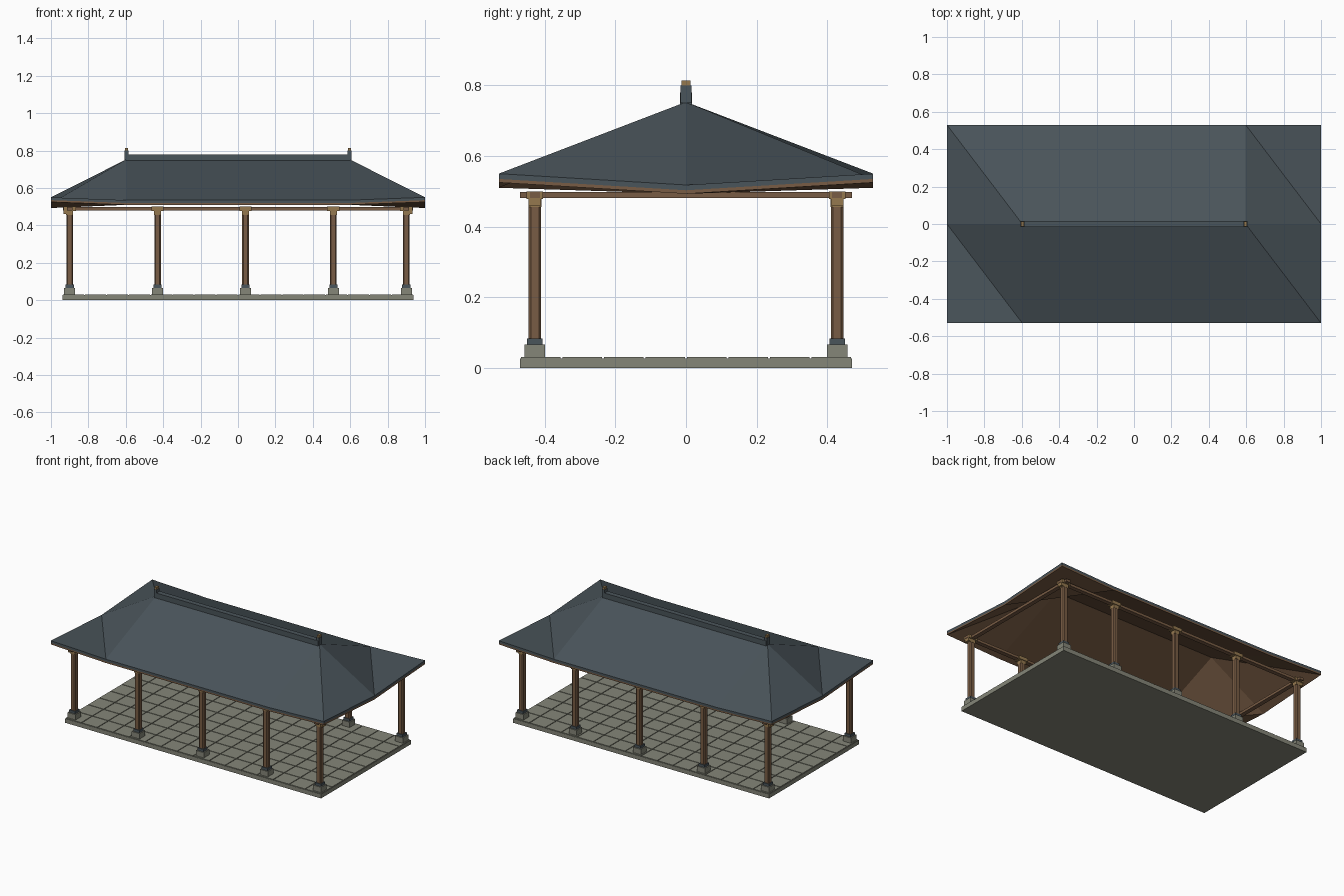
import bpy, bmesh

if "Cube" in bpy.data.objects:
    bpy.data.objects.remove(bpy.data.objects["Cube"])

def material(name, rgb):
    m = bpy.data.materials.new(name)
    m.diffuse_color = (*rgb, 1)
    m.use_nodes = True
    m.node_tree.nodes["Principled BSDF"].inputs["Base Color"].default_value = m.diffuse_color
    return m

SLATE = material("slate", (0.068, 0.089, 0.103))
STONE = material("stone", (0.235, 0.24, 0.19))
WOOD = material("brown wood", (0.19, 0.107, 0.058))
TAN = material("tan wood", (0.30, 0.19, 0.078))


def finish(name, bm, mat):
    bmesh.ops.recalc_face_normals(bm, faces=bm.faces)
    me = bpy.data.meshes.new(name)
    bm.to_mesh(me)
    bm.free()
    me.materials.append(mat)
    ob = bpy.data.objects.new(name, me)
    bpy.context.collection.objects.link(ob)
    return ob


def add_box(bm, x, y, z0, z1, sx, sy):
    verts = bmesh.ops.create_cube(bm, size=1)["verts"]
    for v in verts:
        v.co = (x + v.co.x * sx, y + v.co.y * sy, (z0 + z1) / 2 + v.co.z * (z1 - z0))
    return verts


def box(name, mat, *dims):
    bm = bmesh.new()
    add_box(bm, *dims)
    return finish(name, bm, mat)


# Paved platform: slab with a grid of thin tiles
box("platform_slab", STONE, 0, 0, 0, 0.027, 1.875, 0.94)
bm = bmesh.new()
NX, NY = 16, 8
PX, PY = 1.875 / NX, 0.94 / NY
for i in range(NX):
    for j in range(NY):
        add_box(bm, (i + 0.5) * PX - 0.9375, (j + 0.5) * PY - 0.47,
                0.027, 0.031, PX - 0.005, PY - 0.005)
finish("floor_tiles", bm, STONE)

# Columns with stone plinths, slate collars and tan capitals
COL_Y = 0.428
for i, x in enumerate((-0.9, -0.43, 0.04, 0.51, 0.9)):
    for side, y in (("front", -COL_Y), ("back", COL_Y)):
        tag = f"{side}_{i + 1}"
        box("plinth_" + tag, STONE, x, y, 0.03, 0.066, 0.058, 0.058)
        box("collar_" + tag, SLATE, x, y, 0.066, 0.083, 0.044, 0.044)
        bm = bmesh.new()
        add_box(bm, x, y, 0.083, 0.482, 0.035, 0.035)
        uprights = [e for e in bm.edges if abs(e.verts[0].co.z - e.verts[1].co.z) > 0.1]
        bmesh.ops.bevel(bm, geom=uprights, offset=0.006, segments=1, affect='EDGES')
        finish("column_" + tag, bm, WOOD)
        bm = bmesh.new()
        add_box(bm, x, y, 0.456, 0.481, 0.037, 0.037)
        add_box(bm, x, y, 0.478, 0.5, 0.066, 0.046)
        if abs(x) > 0.8:  # outward bracket at the corners
            add_box(bm, x + (0.015 if x > 0 else -0.015), y, 0.46, 0.481, 0.036, 0.035)
        finish("capital_" + tag, bm, TAN)

# Perimeter beams
for s, front, end in ((-1, "front", "left"), (1, "back", "right")):
    box(front + "_beam", WOOD, 0, s * COL_Y, 0.481, 0.498, 1.87, 0.028)
    box(end + "_beam", WOOD, s * 0.9, 0, 0.481, 0.498, 0.028, 0.94)


# Hipped roof with raised corners: a 4 x 3 grid, diagonals all one way
def roof_layer(name, mat, top, bottom):
    xs, ys = (-1, -0.597, 0.597, 1), (-0.53, 0, 0.53)
    bm = bmesh.new()

    def height(x, y):
        if y == 0:
            return 0.518 if abs(x) == 1 else 0.753
        return 0.55 if abs(x) == 1 else 0.535

    grids = [[[bm.verts.new((x, y, height(x, y) - drop)) for y in ys] for x in xs]
             for drop in (top, bottom)]
    for g in grids:
        for i in range(3):
            for j in range(2):
                a, b, c, d = g[i][j], g[i + 1][j], g[i + 1][j + 1], g[i][j + 1]
                bm.faces.new((a, b, d))
                bm.faces.new((b, c, d))
    rim = [(i, 0) for i in range(4)] + [(3, 1)] + [(i, 2) for i in (3, 2, 1, 0)] + [(0, 1)]
    for (i, j), (k, l) in zip(rim, rim[1:] + rim[:1]):
        bm.faces.new((grids[0][i][j], grids[0][k][l], grids[1][k][l], grids[1][i][j]))
    finish(name, bm, mat)


roof_layer("roof_slates", SLATE, 0, 0.015)
roof_layer("roof_boards", WOOD, 0.015, 0.025)

# Ridge and end finials
box("ridge_cap", SLATE, 0, 0, 0.74, 0.78, 1.2, 0.034)
for s, end in ((-1, "left"), (1, "right")):
    box(end + "_finial", SLATE, s * 0.596, 0, 0.75, 0.8, 0.02, 0.031)
    box(end + "_finial_cap", TAN, s * 0.596, 0, 0.8, 0.814, 0.016, 0.026)
